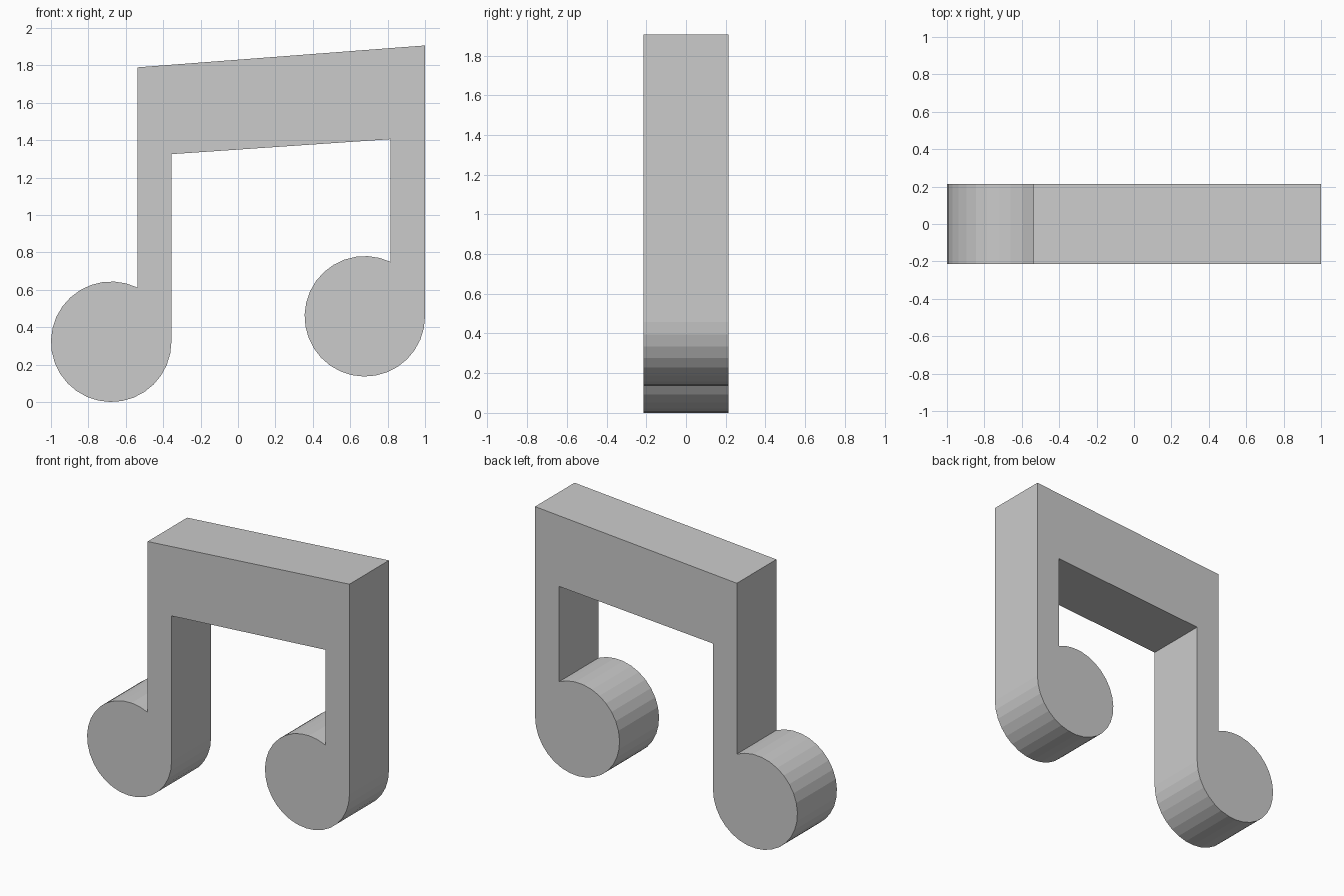
import bpy, bmesh
from math import cos, sin, acos, tau

if "Cube" in bpy.data.objects:
    bpy.data.objects.remove(bpy.data.objects["Cube"])

R = 0.322          # note head radius
DEPTH = 0.43       # thickness along y
SEGMENTS = 26      # facets on each head's arc


def head_arc(cx, cz, stem_x):
    """Arc from the inner stem corner, round the head, to its right tangent."""
    start = acos((stem_x - cx) / R)
    step = (tau - start) / SEGMENTS
    return [(cx + R * cos(start + i * step), cz + R * sin(start + i * step))
            for i in range(SEGMENTS + 1)]


# Outline: left stem and head, underside of the beam, right head and stem
outline = [(-0.538, 1.789)]
outline += head_arc(-0.678, R, -0.538)
outline += [(-0.356, 1.325), (0.816, 1.405)]
outline += head_arc(0.678, 0.458, 0.816)
outline += [(1.0, 1.906)]

# Extrude the outline into a slab
bm = bmesh.new()
face = bm.faces.new([bm.verts.new((x, -DEPTH / 2, z)) for x, z in outline])
new = bmesh.ops.extrude_face_region(bm, geom=[face])["geom"]
bmesh.ops.translate(bm, vec=(0, DEPTH, 0),
                    verts=[g for g in new if isinstance(g, bmesh.types.BMVert)])
# Keep the front cap if the extrusion removed it
front = [v for v in bm.verts if v.co.y < 0]
if not any(all(v.co.y < 0 for v in f.verts) for f in bm.faces):
    bmesh.ops.contextual_create(bm, geom=front)
bmesh.ops.recalc_face_normals(bm, faces=bm.faces)

mesh = bpy.data.meshes.new("beamed_notes")
bm.to_mesh(mesh)
bm.free()
bpy.context.collection.objects.link(bpy.data.objects.new("beamed_notes", mesh))
